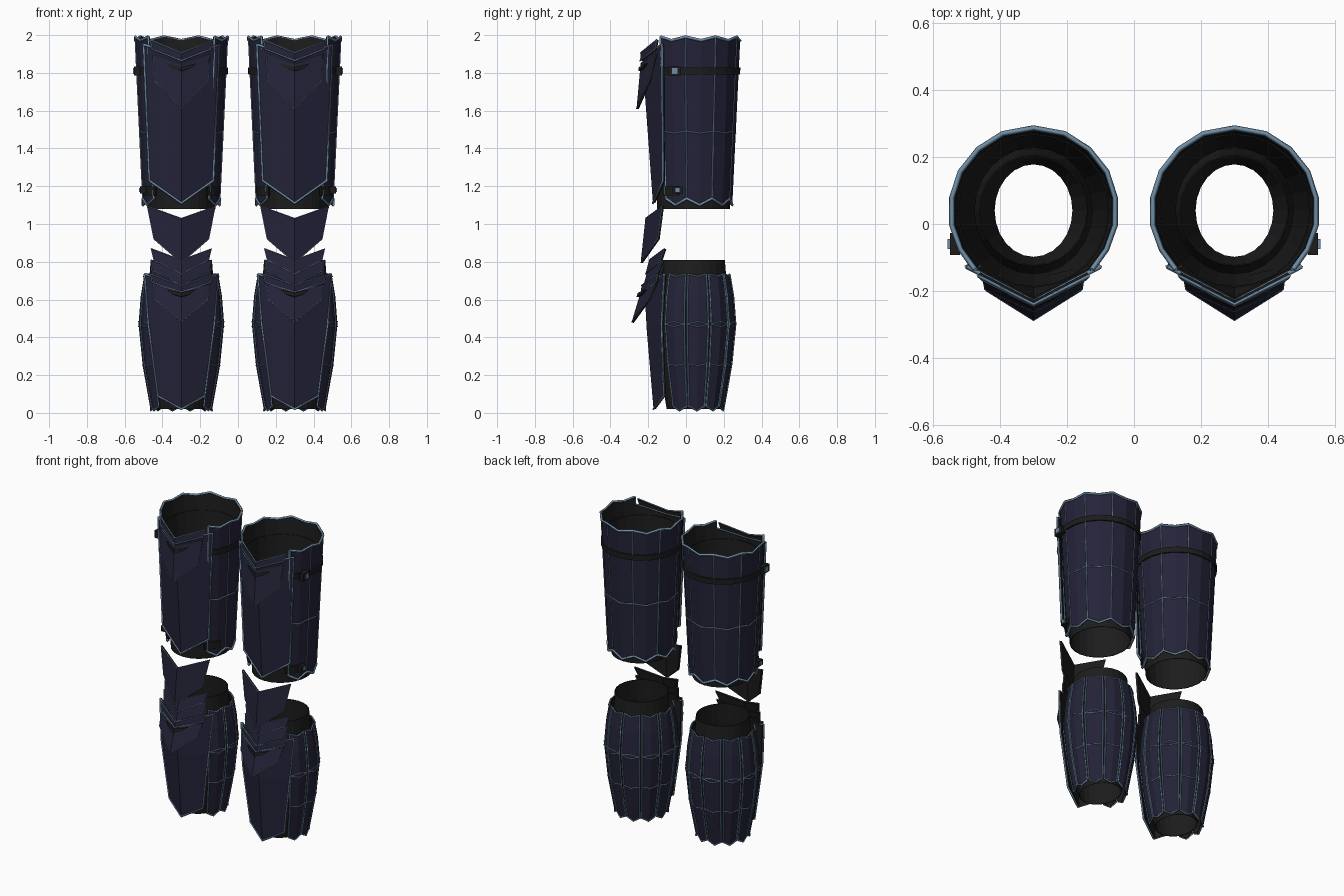
import bpy, bmesh, math
from mathutils import Vector

if "Cube" in bpy.data.objects:
    bpy.data.objects.remove(bpy.data.objects["Cube"])


def material(name, rgb):
    m = bpy.data.materials.new(name)
    m.diffuse_color = (*rgb, 1)
    m.use_nodes = True
    m.node_tree.nodes["Principled BSDF"].inputs["Base Color"].default_value = m.diffuse_color
    return m


NAVY = material("navy_plate", (0.018, 0.017, 0.041))
BLACK = material("black_lining", (0.012, 0.012, 0.012))
TRIM = material("blue_steel_trim", (0.16, 0.27, 0.38))
CY = 0.04  # leg axis depth


def lerp_table(table, z):
    for (z0, r0), (z1, r1) in zip(table, table[1:]):
        if z <= z1:
            return r0 + (r1 - r0) * (z - z0) / (z1 - z0)
    return table[-1][1]


def thigh_r(z):
    return 0.205 + (z - 1.1) * 0.048


def calf_r(z):
    return lerp_table([(0, .155), (.25, .2), (.47, .222), (.62, .21), (.74, .19)], z)


def polar(deg, z, r):
    # angle is measured from the back of the leg
    a = math.radians(deg)
    return Vector((r * math.sin(a), CY + r * math.cos(a), z))


def grid(name, rows, cx, mats, thick=0, closed=False):
    """Surface through rows of points, optionally solid with a dark inside."""
    bm = bmesh.new()
    vs = [[bm.verts.new(p) for p in row] for row in rows]
    n = len(rows[0])
    for a, b in zip(vs, vs[1:]):
        for i in range(n if closed else n - 1):
            j = (i + 1) % n
            bm.faces.new((a[i], a[j], b[j], b[i]))
    me = bpy.data.meshes.new(name)
    bm.to_mesh(me)
    bm.free()
    ob = bpy.data.objects.new(name, me)
    ob.location.x = cx
    bpy.context.collection.objects.link(ob)
    for m in mats:
        me.materials.append(m)
    if thick:
        s = ob.modifiers.new("thickness", 'SOLIDIFY')
        s.thickness, s.offset = thick, -1
        s.material_offset = s.material_offset_rim = len(mats) - 1
    return ob


def tubes(name, paths, cx, radius, mat=TRIM):
    """Square-section trim along each path."""
    cu = bpy.data.curves.new(name, 'CURVE')
    cu.dimensions = '3D'
    cu.bevel_depth, cu.bevel_resolution, cu.use_fill_caps = radius, 0, True
    for path in paths:
        sp = cu.splines.new('POLY')
        sp.points.add(len(path) - 1)
        for p, co in zip(sp.points, path):
            p.co = (*co, 1)
    tmp = bpy.data.objects.new(name + "_path", cu)
    bpy.context.collection.objects.link(tmp)
    dg = bpy.context.evaluated_depsgraph_get()
    me = bpy.data.meshes.new_from_object(tmp.evaluated_get(dg))
    bpy.data.objects.remove(tmp)
    me.materials.clear()
    me.materials.append(mat)
    ob = bpy.data.objects.new(name, me)
    ob.location.x = cx
    bpy.context.collection.objects.link(ob)


def chevron(name, rows, cx, trim=0.0, mat=NAVY, thick=0.012):
    """Creased plate; each row is (half width, edge y, edge z, crease y, crease z)."""
    pts = [[Vector((-w, ey, ez)), Vector((0, my, mz)), Vector((w, ey, ez))]
           for w, ey, ez, my, mz in rows]
    # rows run top to bottom, so reverse to keep the outside facing forward
    grid(name, pts[::-1], cx, [mat, BLACK], thick)
    if trim:
        loop = pts[0] + [r[2] for r in pts[1:]] + [pts[-1][1]] + [r[0] for r in pts[::-1]]
        tubes(name + "_trim", [loop], cx, trim)


def band(name, a0, a1, z, h, rfun, cx, mat=BLACK):
    n = max(2, round((a1 - a0) / 12))
    angs = [a1 + (a0 - a1) * i / n for i in range(n + 1)]
    rows = [[polar(a, zz, rfun(zz) + .008) for a in angs] for zz in (z - h / 2, z + h / 2)]
    grid(name, rows, cx, [mat], 0.01)


def block(name, center, size, cx, mat):
    bm = bmesh.new()
    bmesh.ops.create_cube(bm, size=1)
    for v in bm.verts:
        v.co = Vector(a * b for a, b in zip(v.co, size)) + Vector(center)
    me = bpy.data.meshes.new(name)
    bm.to_mesh(me)
    bm.free()
    me.materials.append(mat)
    ob = bpy.data.objects.new(name, me)
    ob.location.x = cx
    bpy.context.collection.objects.link(ob)


def lining(name, rings, cx):
    n = 24
    rows = [[(rx * math.sin(-t), CY + ry * math.cos(t), z)
             for t in (2 * math.pi * i / n for i in range(n))] for z, rx, ry in rings]
    grid(name, rows, cx, [BLACK], 0.004, True)


def leg(cx, side, tag):
    nm = lambda s: f"{tag}_{s}"
    # thigh shell, open at the front, with a scalloped rim
    half = [0, 22, 42, 62, 81, 100, 118, 135]
    angs = [a for a in half[::-1]] + [-a for a in half[1:]]
    seam = {0: 0, 22: 1, 42: 0, 62: 1, 81: 0, 100: 1, 118: 0, 135: 1}
    lift = [seam[abs(a)] for a in angs]
    zrows = [[1.10 + .035 * k for k in lift], [1.48 + .012 * k for k in lift],
             [1.972 + .019 * k for k in lift]]
    rows = [[polar(a, z, thigh_r(z)) for a, z in zip(angs, zr)] for zr in zrows]
    grid(nm("thigh_shell"), rows, cx, [NAVY, BLACK], 0.01)
    tubes(nm("thigh_rim_trim"), [rows[0], rows[2], [r[0] for r in rows],
                                 [r[-1] for r in rows]], cx, 0.008)
    seams = [[r[i] for r in rows] for i, k in enumerate(lift) if k and 0 < i < len(lift) - 1]
    tubes(nm("thigh_seams"), [rows[1]] + seams, cx, 0.004)
    lining(nm("thigh_lining"), [(1.08, .18, .193), (1.2, .19, .198), (1.88, .228, .23)], cx)

    # thigh straps and buckles
    band(nm("thigh_belt"), -135, 135, 1.81, .035, thigh_r, cx)
    band(nm("lower_strap_outer"), 112, 140, 1.175, .05, thigh_r, cx)
    band(nm("lower_strap_inner"), -140, -112, 1.175, .05, thigh_r, cx)
    for z, y, x, s in ((1.81, -.06, .235, .055), (1.18, -.045, .203, .042)):
        block(nm("buckle"), (side * x, y, z), (.03, s * 1.2, s * .9), cx, BLACK)
        block(nm("buckle_stud"), (side * (x + .015), y, z), (.014, s * .55, s * .55), cx, TRIM)

    # thigh front plate, collar and pointed overlay
    chevron(nm("thigh_front_plate"), [(.2, -.127, 1.95, -.232, 1.885),
                                      (.17, -.122, 1.23, -.175, 1.11)], cx, .007)
    chevron(nm("thigh_collar"), [(.165, -.155, 1.975, -.24, 1.905),
                                 (.155, -.165, 1.925, -.243, 1.865)], cx, .005)
    chevron(nm("thigh_overlay"), [(.15, -.165, 1.9, -.24, 1.85),
                                  (.145, -.195, 1.76, -.262, 1.61)], cx, .0025)
    chevron(nm("thigh_clasp"), [(.08, -.212, 1.85, -.25, 1.83),
                                (.05, -.23, 1.825, -.252, 1.81)], cx, 0, BLACK)

    # knee plate and the overlapping lames below it
    chevron(nm("knee_plate"), [(.18, -.127, 1.095, -.215, 1.03),
                               (.145, -.15, .92, -.24, .795)], cx, .0025)
    for i, (z, y) in enumerate(((.87, -.115), (.81, -.125), (.77, -.125))):
        chevron(nm(f"knee_lame_{i + 1}"), [(.16, y, z, y - .08, z - .06),
                                           (.145, y - .02, z - .06, y - .1, z - .135)], cx, .0025)

    # calf lining and separate staves with trimmed edges
    lining(nm("calf_lining"), [(.02, .12, .142), (.25, .178, .182), (.47, .2, .202),
                               (.68, .172, .176), (.81, .162, .166)], cx)
    edges, lines = [], []
    zs = [(.035, .012), (.14, .13), (.26, .25), (.36, .36), (.47, .47), (.62, .62), (.735, .722)]
    for i in range(8):
        c = -117.5 + i * 33.57
        cols = [c + 14.8, c, c - 14.8]
        rows = [[polar(a, z, calf_r(z) + (.006 if k == 1 else 0))
                 for k, (a, z) in enumerate(zip(cols, (e, m, e)))] for e, m in zs]
        grid(nm(f"calf_stave_{i + 1}"), rows, cx, [NAVY, BLACK], 0.01)
        edges += [rows[0], rows[-1], [r[0] for r in rows], [r[2] for r in rows]]
        up = Vector((0, 0, .014))
        lines += [rows[2]] + [[rows[4][0], rows[4][1] + up * s, rows[4][2]] for s in (1, -1)]
    tubes(nm("calf_stave_trim"), edges, cx, 0.005)
    tubes(nm("calf_engraved_lines"), lines, cx, 0.003)

    # calf front plate, collar and pointed overlay
    chevron(nm("calf_front_plate"), [(.195, -.115, .735, -.22, .665),
                                     (.175, -.13, .47, -.208, .44),
                                     (.125, -.118, .09, -.172, .02)], cx, .006)
    chevron(nm("calf_collar"), [(.165, -.15, .735, -.235, .675),
                                (.155, -.16, .69, -.24, .64)], cx, .004)
    chevron(nm("calf_overlay"), [(.15, -.165, .68, -.24, .64),
                                 (.14, -.2, .6, -.288, .48)], cx, .0025)
    chevron(nm("calf_clasp"), [(.08, -.218, .655, -.256, .635),
                               (.05, -.236, .63, -.262, .615)], cx, 0, BLACK)


leg(0.3, 1, "left")
leg(-0.3, -1, "right")
